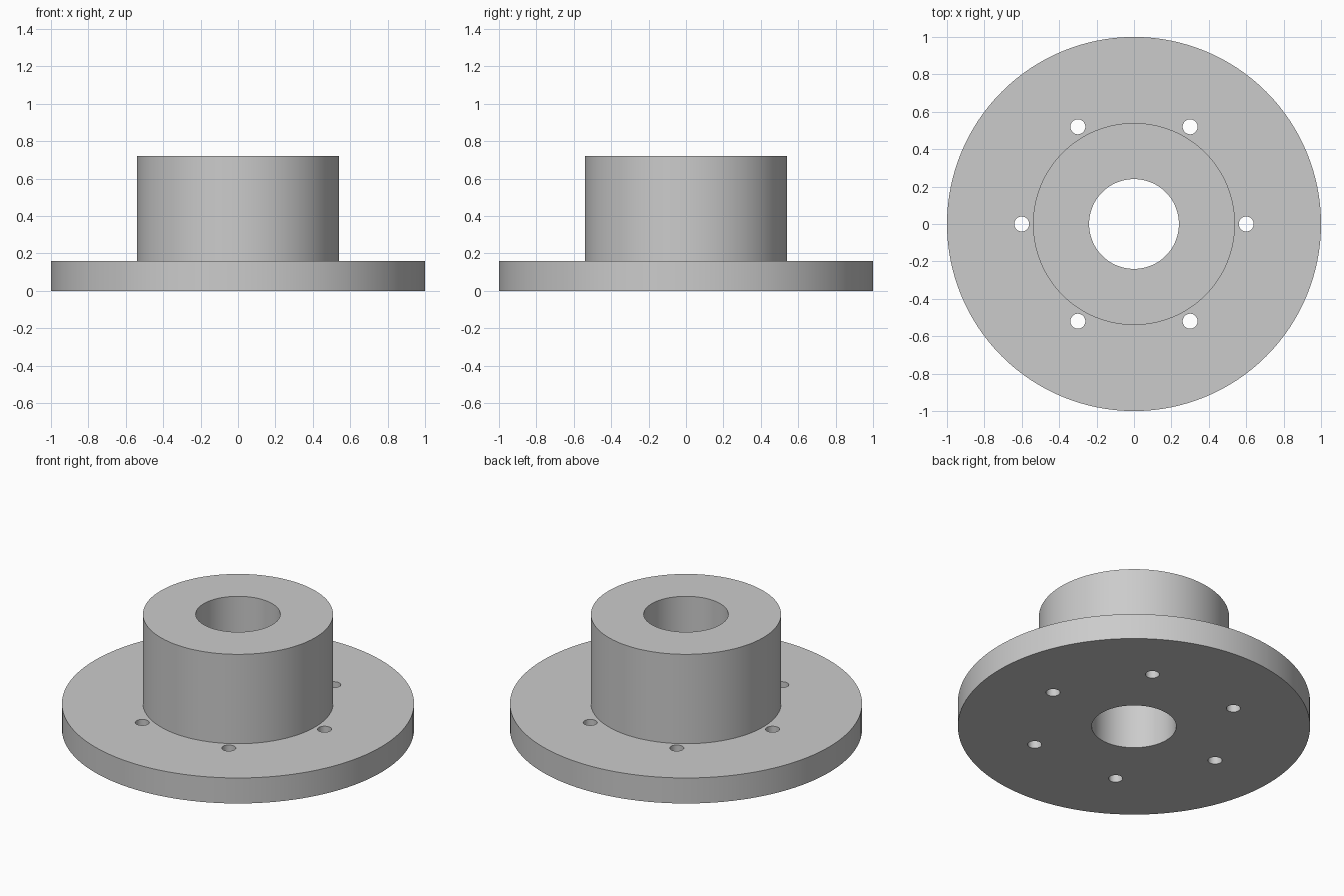
import bpy, bmesh, math
from mathutils import Matrix

default = bpy.data.objects.get("Cube")
if default:
    bpy.data.objects.remove(default, do_unlink=True)

# Main sizes
FLANGE_R, FLANGE_H = 1.0, 0.16
HUB_R, HUB_TOP = 0.54, 0.72
BORE_R = 0.24
BOLT_CIRCLE, BOLT_R, BOLT_COUNT = 0.6, 0.04, 6

# Plain grey metal
metal = bpy.data.materials.new("grey metal")
metal.use_nodes = True
colour = (0.6, 0.6, 0.6, 1)
metal.diffuse_color = colour
metal.node_tree.nodes["Principled BSDF"].inputs["Base Color"].default_value = colour


def make_object(name, bm):
    bmesh.ops.recalc_face_normals(bm, faces=bm.faces)
    mesh = bpy.data.meshes.new(name)
    bm.to_mesh(mesh)
    bm.free()
    obj = bpy.data.objects.new(name, mesh)
    bpy.context.collection.objects.link(obj)
    mesh.materials.append(metal)
    return obj


# Flange, hub and bore as one revolved section
profile = [(BORE_R, 0), (FLANGE_R, 0), (FLANGE_R, FLANGE_H),
           (HUB_R, FLANGE_H), (HUB_R, HUB_TOP), (BORE_R, HUB_TOP)]
bm = bmesh.new()
verts = [bm.verts.new((r, 0, z)) for r, z in profile]
edges = [bm.edges.new((v, verts[(i + 1) % len(verts)])) for i, v in enumerate(verts)]
bmesh.ops.spin(bm, geom=verts + edges, cent=(0, 0, 0), axis=(0, 0, 1),
               angle=math.tau, steps=128, use_duplicate=False)
bmesh.ops.remove_doubles(bm, verts=bm.verts, dist=0.0001)
hub = make_object("flanged_hub", bm)

# Ring of bolt hole cutters
bm = bmesh.new()
for i in range(BOLT_COUNT):
    place = (Matrix.Rotation(math.tau * i / BOLT_COUNT, 4, "Z")
             @ Matrix.Translation((BOLT_CIRCLE, 0, FLANGE_H / 2)))
    bmesh.ops.create_cone(bm, cap_ends=True, segments=32, radius1=BOLT_R,
                          radius2=BOLT_R, depth=FLANGE_H * 2, matrix=place)
cutter = make_object("bolt_hole_cutter", bm)
cutter.hide_render = True

# Cut the bolt holes through the flange
cut = hub.modifiers.new("bolt holes", "BOOLEAN")
cut.operation = "DIFFERENCE"
cut.solver = "EXACT"
cut.object = cutter
bpy.ops.object.select_all(action="DESELECT")
hub.select_set(True)
bpy.context.view_layer.objects.active = hub
bpy.ops.object.modifier_apply(modifier=cut.name)
bpy.data.objects.remove(cutter, do_unlink=True)

# Smooth round walls, sharp rims
bpy.ops.object.shade_smooth_by_angle(angle=math.radians(30))
